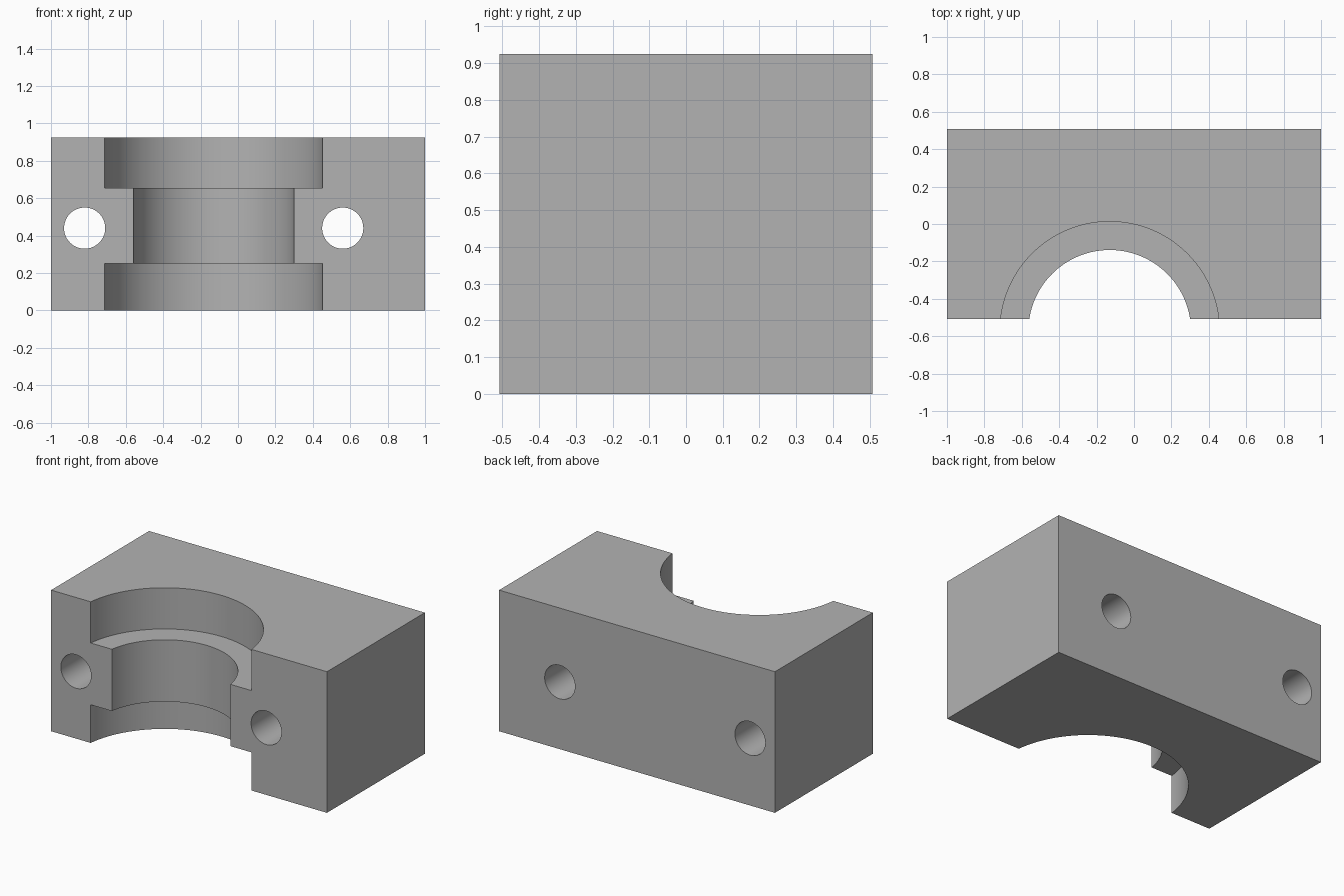
import bpy
from math import radians
from mathutils import Vector

default = bpy.data.objects.get("Cube")
if default:
    bpy.data.objects.remove(default, do_unlink=True)

WIDTH, DEPTH, HEIGHT = 2.0, 1.014, 0.925
BORE_X, BORE_Y = -0.13, -0.574

# Plain grey material
grey = bpy.data.materials.new("plain grey")
grey.use_nodes = True
colour = (0.45, 0.45, 0.45, 1)
grey.diffuse_color = colour
grey.node_tree.nodes["Principled BSDF"].inputs["Base Color"].default_value = colour

# Solid block
bpy.ops.mesh.primitive_cube_add(size=1, location=(0, 0, HEIGHT / 2))
block = bpy.context.object
block.name = "clamp_block"
block.scale = (WIDTH, DEPTH, HEIGHT)
bpy.ops.object.transform_apply(location=True, scale=True)
block.data.materials.append(grey)


def drill(name, radius, start, end, sides):
    """Cut a round hole through the block from start to end."""
    start, end = Vector(start), Vector(end)
    axis = end - start
    bpy.ops.mesh.primitive_cylinder_add(
        vertices=sides, radius=radius, depth=axis.length,
        location=(start + end) / 2,
        rotation=axis.to_track_quat('Z', 'Y').to_euler())
    cutter = bpy.context.object
    cutter.name = name
    cutter.hide_render = True
    cutter.data.materials.append(grey)
    cut = block.modifiers.new(name, 'BOOLEAN')
    cut.operation = 'DIFFERENCE'
    cut.solver = 'EXACT'
    cut.object = cutter
    bpy.context.view_layer.objects.active = block
    bpy.ops.object.modifier_apply(modifier=cut.name)
    bpy.data.objects.remove(cutter, do_unlink=True)


# Stepped half bore: narrow middle with wide seats below and above
for name, radius, low, high in (("lower_seat", 0.587, -0.2, 0.25),
                                ("middle_bore", 0.435, -0.1, 1.1),
                                ("upper_seat", 0.587, 0.655, 1.2)):
    drill(name, radius, (BORE_X, BORE_Y, low), (BORE_X, BORE_Y, high), 128)

# Two bolt holes running front to back
for x in (-0.82, 0.56):
    drill("bolt_hole", 0.11, (x, -1, 0.44), (x, 1, 0.44), 64)

# Smooth bores with crisp edges
bpy.ops.object.select_all(action='DESELECT')
block.select_set(True)
bpy.context.view_layer.objects.active = block
bpy.ops.object.shade_smooth_by_angle(angle=radians(30))
